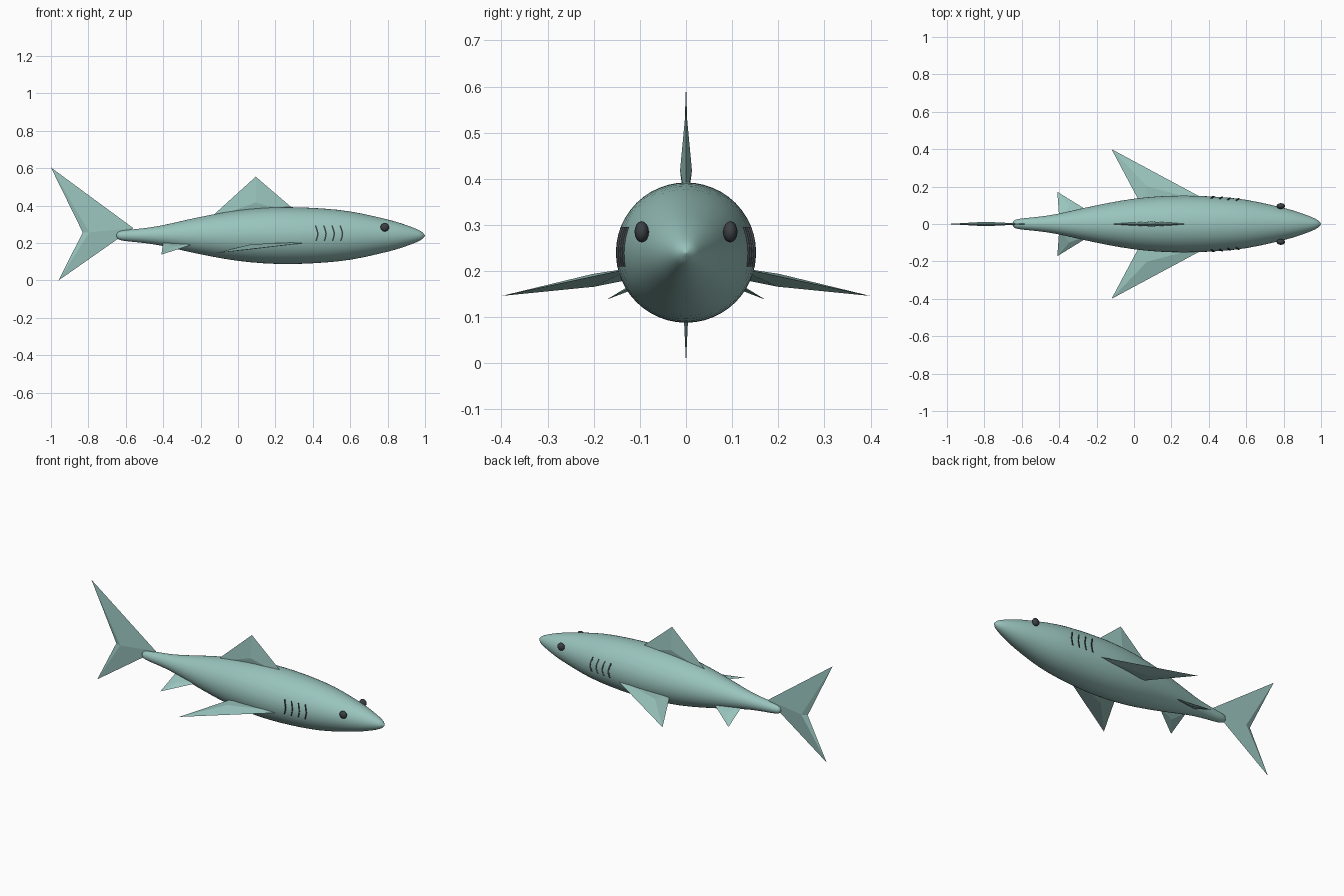
import bpy, bmesh, math
from mathutils import Vector

cube = bpy.data.objects.get("Cube")
if cube:
    bpy.data.objects.remove(cube)


def material(name, rgb):
    mat = bpy.data.materials.new(name)
    mat.use_nodes = True
    colour = (*rgb, 1)
    mat.diffuse_color = colour
    mat.node_tree.nodes["Principled BSDF"].inputs["Base Color"].default_value = colour
    return mat


SKIN = material("sea green skin", (0.32, 0.55, 0.51))
DARK = material("dark charcoal", (0.045, 0.052, 0.058))
AXIS_Z = 0.24

# Half-width of the body along its length, tail to nose
PROFILE = [(-0.65, 0), (-0.643, 0.017), (-0.61, 0.028), (-0.5, 0.04), (-0.4, 0.056),
           (-0.2, 0.1), (0, 0.135), (0.2, 0.151), (0.4, 0.148), (0.6, 0.129),
           (0.8, 0.086), (0.9, 0.056), (0.97, 0.028), (0.993, 0.01), (1, 0)]


def finish(name, bm, mat, smooth=False):
    bmesh.ops.recalc_face_normals(bm, faces=bm.faces[:])
    mesh = bpy.data.meshes.new(name)
    bm.to_mesh(mesh)
    bm.free()
    mesh.materials.append(mat)
    obj = bpy.data.objects.new(name, mesh)
    bpy.context.collection.objects.link(obj)
    if smooth:
        bpy.ops.object.select_all(action='DESELECT')
        obj.select_set(True)
        bpy.context.view_layer.objects.active = obj
        bpy.ops.object.shade_smooth_by_angle(angle=math.radians(50))
    return obj


def smooth_profile(points, steps=3):
    """Catmull-Rom curve through the profile points."""
    pts = [Vector(p) for p in points]
    pts = [pts[0]] + pts + [pts[-1]]
    out = []
    for a, b, c, d in zip(pts, pts[1:], pts[2:], pts[3:]):
        for i in range(steps):
            t = i / steps
            p = b * 2 + (c - a) * t + (a * 2 - b * 5 + c * 4 - d) * t**2
            out.append((p + (b * 3 - a - c * 3 + d) * t**3) / 2)
    return out + [pts[-1]]


def radius_at(x):
    for (x0, r0), (x1, r1) in zip(PROFILE, PROFILE[1:]):
        if x0 <= x <= x1:
            return r0 + (r1 - r0) * (x - x0) / (x1 - x0)
    return 0


# Body: the profile spun around the long axis
bm = bmesh.new()
line = [bm.verts.new((p.x, 0, AXIS_Z + max(p.y, 0))) for p in smooth_profile(PROFILE)]
edges = [bm.edges.new(pair) for pair in zip(line, line[1:])]
bmesh.ops.spin(bm, geom=line + edges, cent=(0, 0, AXIS_Z), axis=(1, 0, 0),
               angle=math.tau, steps=48)
bmesh.ops.remove_doubles(bm, verts=bm.verts[:], dist=0.0004)
finish("body", bm, SKIN, smooth=True)


def fin(name, outline, ridge, half, side=1):
    """Flat-faced fin: an outline with a raised ridge point on both sides."""
    flip = Vector((1, side, 1))
    outline = [Vector(p) * flip for p in outline]
    ridge = Vector(ridge) * flip
    normal = (outline[1] - outline[0]).cross(outline[-1] - outline[0]).normalized()
    bm = bmesh.new()
    rim = [bm.verts.new(p) for p in outline]
    for sign in (1, -1):
        peak = bm.verts.new(ridge + normal * half * sign)
        for a, b in zip(rim, rim[1:] + rim[:1]):
            bm.faces.new((a, b, peak))
    finish(name, bm, SKIN)


# Fins on the centre line
fin("dorsal_fin", [(0.095, 0, 0.555), (0.33, 0, 0.353), (-0.16, 0, 0.324)],
    (0.095, 0, 0.417), 0.013)
fin("tail_fin", [(-1, 0, 0.604), (-0.83, 0, 0.257), (-0.96, 0, 0), (-0.56, 0, 0.28)],
    (-0.795, 0, 0.257), 0.012)

# Chevron gill slit, front edge pointing to the nose
CHEVRON = [(-0.006, 0.055), (0.001, 0.035), (0.007, 0.012), (0.004, -0.008), (-0.003, -0.03)]


def gill(name, x, side):
    bm = bmesh.new()
    rows = []
    for dx, dz in CHEVRON:
        row = []
        for shift, lift in ((-0.004, -0.003), (-0.004, 0.003), (0.004, 0.006), (0.004, -0.003)):
            px = x + dx + shift
            r = radius_at(px) + lift
            row.append(bm.verts.new((px, side * math.sqrt(r * r - dz * dz), AXIS_Z + dz)))
        rows.append(row)
    for a, b in zip(rows, rows[1:]):
        for i in range(4):
            j = (i + 1) % 4
            bm.faces.new((a[i], a[j], b[j], b[i]))
    bm.faces.new(rows[0])
    bm.faces.new(rows[-1])
    finish(name, bm, DARK)


# Paired parts
for label, side in (("left", 1), ("right", -1)):
    fin(label + "_pectoral_fin",
        [(-0.12, 0.4, 0.146), (0.42, 0.11, 0.208), (0.05, 0.08, 0.19)],
        (0.07, 0.2, 0.18), 0.014, side)
    fin(label + "_pelvic_fin",
        [(-0.41, 0.172, 0.138), (-0.22, 0.055, 0.2), (-0.4, 0.03, 0.205)],
        (-0.345, 0.095, 0.176), 0.008, side)
    for i in range(4):
        gill(f"{label}_gill_{i + 1}", 0.42 + i * 0.044, side)
    # Eye: small flattened ball
    bm = bmesh.new()
    bmesh.ops.create_uvsphere(bm, u_segments=12, v_segments=8, radius=0.023)
    bmesh.ops.scale(bm, vec=(1, 0.68, 1), verts=bm.verts[:])
    bmesh.ops.translate(bm, vec=(0.785, side * 0.096, 0.285), verts=bm.verts[:])
    finish(label + "_eye", bm, DARK, smooth=True)
